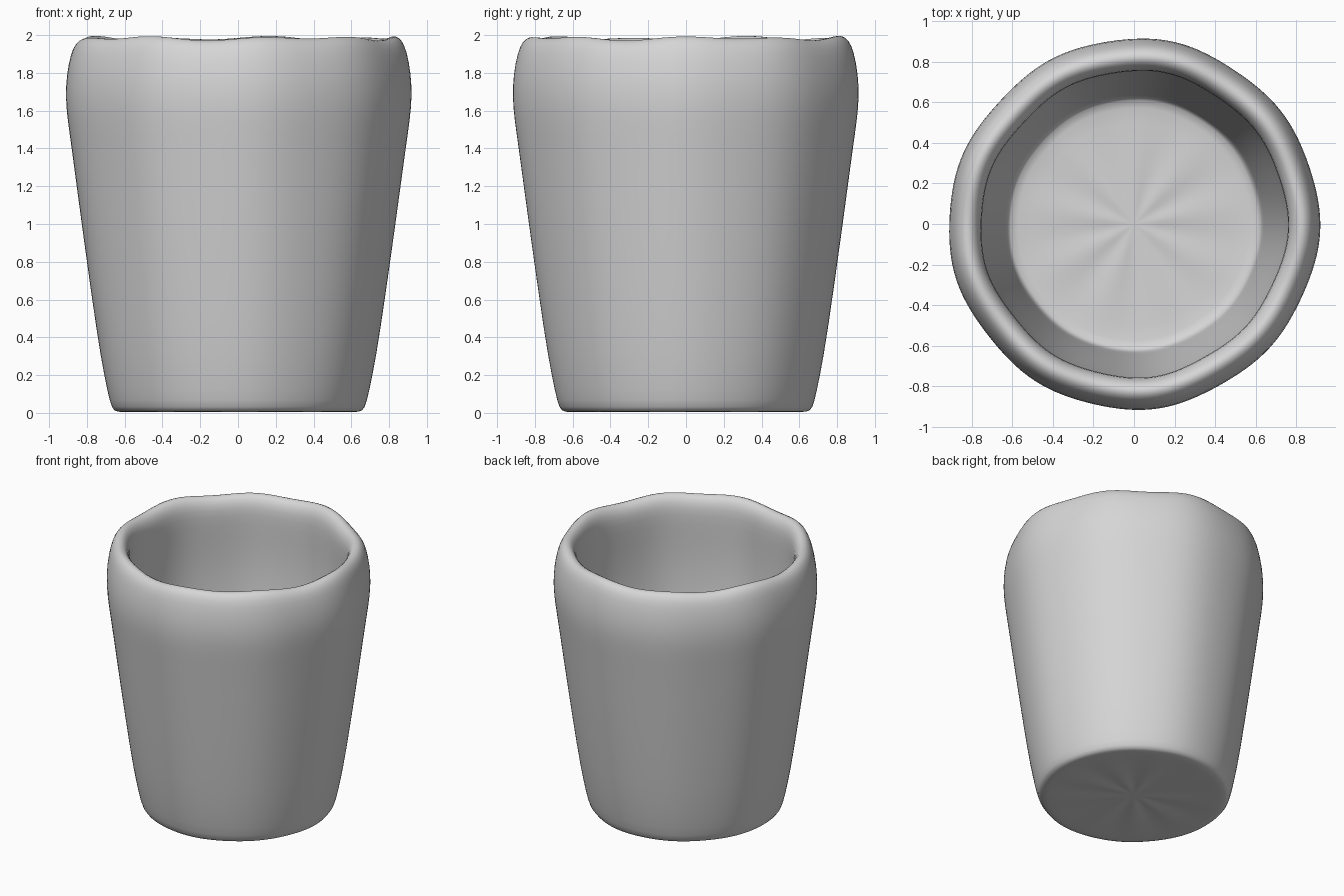
import bpy, bmesh
from math import sin, cos, tau

default = bpy.data.objects.get("Cube")
if default:
    bpy.data.objects.remove(default)

SEGMENTS = 72

# Lathe profile (radius, height): underside, outer wall, rim, inner wall, floor
underside = [(0.2, 0.012), (0.45, 0.008), (0.62, 0.003)]
outer = [(0.658, 0.008), (0.678, 0.05), (0.709, 0.2), (0.745, 0.4), (0.828, 1.0),
         (0.88, 1.4), (0.902, 1.55), (0.913, 1.67), (0.908, 1.79), (0.885, 1.91)]
rim = [(0.86, 1.964), (0.825, 1.989), (0.79, 1.979), (0.76, 1.935), (0.748, 1.86)]
inner = [(0.755, 1.7), (0.76, 1.5), (0.752, 1.3), (0.72, 1.0), (0.655, 0.4),
         (0.635, 0.18), (0.625, 0.115)]
floor = [(0.6, 0.098), (0.4, 0.096), (0.2, 0.096)]
profile = underside + outer + rim + inner + floor


def hand_formed(radius, height, angle):
    """Place a profile point with the uneven roundness of hand-thrown clay."""
    amount = 0.35 + 0.65 * min(height / 1.6, 1)
    bump = 0.005 * cos(4 * angle) + 0.004 * sin(2 * angle) + 0.005 * cos(9 * angle + 0.4)
    r = radius + bump * amount * min(radius / 0.6, 1)
    lift = max(0, (height - 1.6) / 0.4)
    wave = 0.008 * cos(9 * angle + 0.4) + 0.006 * sin(5 * angle + 0.6)
    z = height + lift * wave
    if radius < 0.5:
        z += 0.004 * sin(9 * angle)
    return r * cos(angle), r * sin(angle), z


bm = bmesh.new()
rings = [[bm.verts.new(hand_formed(r, z, tau * i / SEGMENTS)) for i in range(SEGMENTS)]
         for r, z in profile]
for low, high in zip(rings, rings[1:]):
    for i in range(SEGMENTS):
        j = (i + 1) % SEGMENTS
        bm.faces.new((low[i], low[j], high[j], high[i]))

# Close the underside and the inner floor with fans
for ring, z in ((rings[0], 0.012), (rings[-1], 0.096)):
    centre = bm.verts.new((0, 0, z))
    for i in range(SEGMENTS):
        bm.faces.new((centre, ring[i], ring[(i + 1) % SEGMENTS]))
bmesh.ops.recalc_face_normals(bm, faces=bm.faces)

mesh = bpy.data.meshes.new("cup")
bm.to_mesh(mesh)
bm.free()
cup = bpy.data.objects.new("cup", mesh)
bpy.context.collection.objects.link(cup)

# Plain clay
clay = bpy.data.materials.new("grey clay")
clay.use_nodes = True
color = (0.67, 0.67, 0.67, 1)
clay.diffuse_color = color
clay.node_tree.nodes["Principled BSDF"].inputs["Base Color"].default_value = color
mesh.materials.append(clay)

# Smooth surface
cup.modifiers.new("smooth", "SUBSURF").levels = 1
cup.modifiers["smooth"].render_levels = 1
mesh.shade_smooth()
